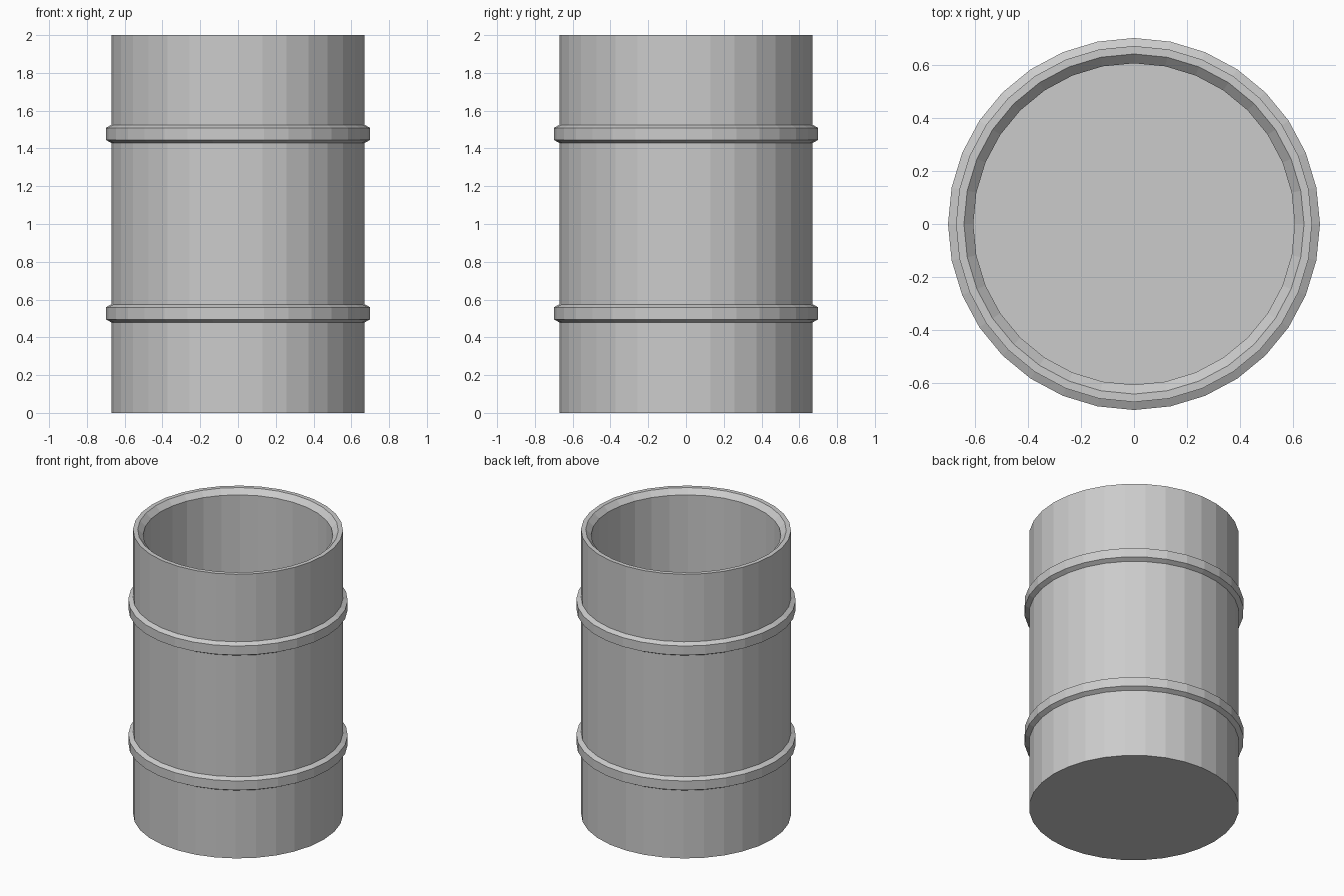
import bpy, bmesh
from math import cos, sin, pi

if "Cube" in bpy.data.objects:
    bpy.data.objects.remove(bpy.data.objects["Cube"])

SIDES = 32
WALL, HOOP, LIP, BORE = 0.67, 0.70, 0.64, 0.605


def hoop(z):
    # raised rolling hoop with chamfered edges
    return [(WALL, z - 0.048), (HOOP, z - 0.032), (HOOP, z + 0.032), (WALL, z + 0.048)]


# half section: outer wall, two hoops, flat rim, inner chamfer, bore, floor
profile = ([(WALL, 0)] + hoop(0.527) + hoop(1.477) +
           [(WALL, 2), (LIP, 2), (BORE, 1.965), (BORE, 0.05)])

bm = bmesh.new()
rings = [[bm.verts.new((r * cos(2 * pi * i / SIDES), r * sin(2 * pi * i / SIDES), z))
          for i in range(SIDES)] for r, z in profile]
for a, b in zip(rings, rings[1:]):
    for i in range(SIDES):
        j = (i + 1) % SIDES
        bm.faces.new((a[i], a[j], b[j], b[i]))

# underside and inside floor
bm.faces.new(rings[0][::-1])
bm.faces.new(rings[-1])
bmesh.ops.recalc_face_normals(bm, faces=bm.faces[:])

mesh = bpy.data.meshes.new("open_barrel")
bm.to_mesh(mesh)
bm.free()
bpy.context.collection.objects.link(bpy.data.objects.new("open_barrel", mesh))
